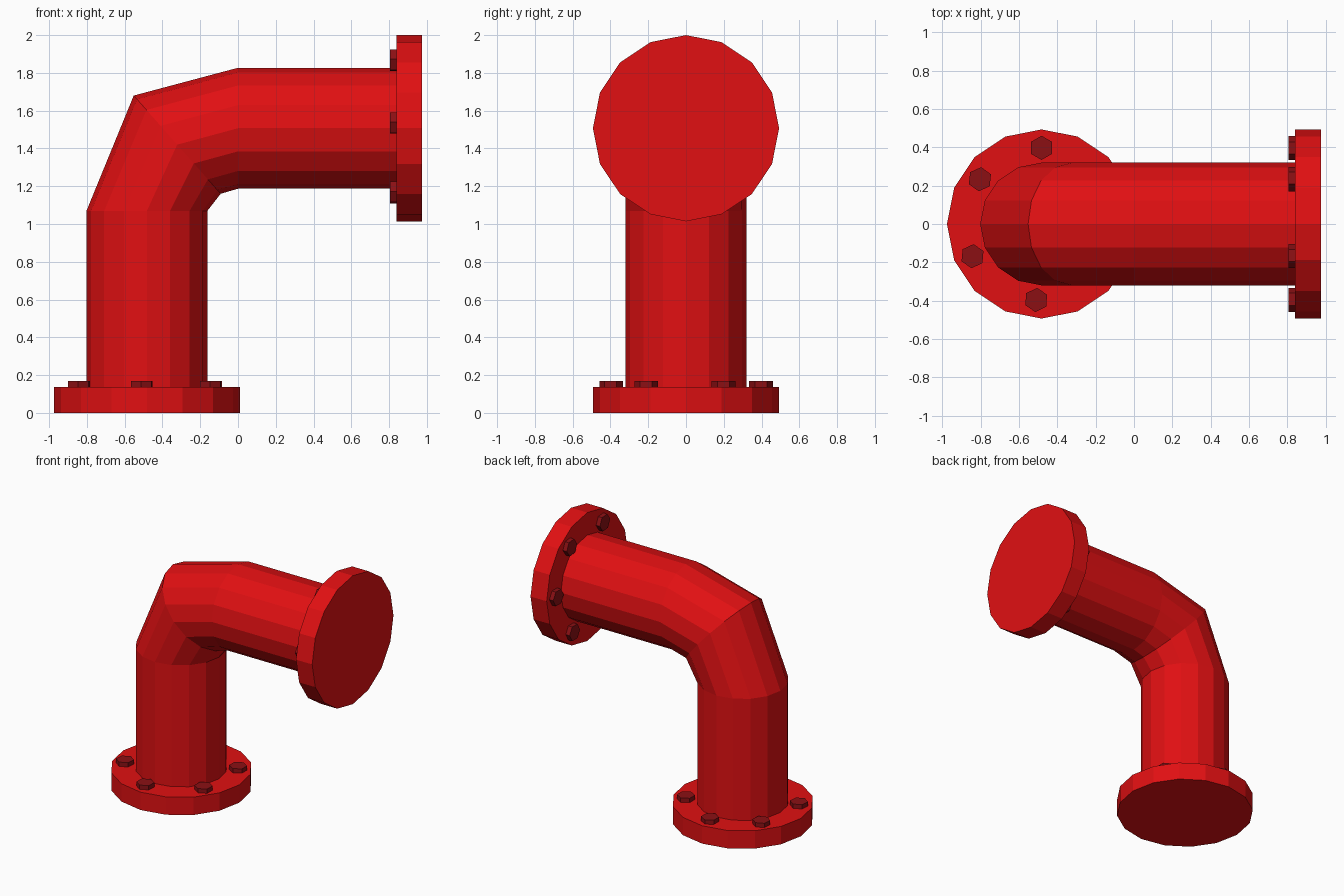
import bpy, bmesh
from math import sin, cos, radians, tau
from mathutils import Vector, Matrix

if "Cube" in bpy.data.objects:
    bpy.data.objects.remove(bpy.data.objects["Cube"], do_unlink=True)

SIDES = 16
AXIS_X, AXIS_Z = -0.482, 1.507
PIPE_R, FLANGE_R, FLANGE_T = 0.32, 0.493, 0.137
BOLT_RING, BOLT_R, BOLT_TOP = 0.397, 0.063, 0.17
BOLT_ANGLES = (30, 90, 144, 205, 266, 328)


def material(name, rgb):
    mat = bpy.data.materials.new(name)
    mat.use_nodes = True
    colour = (*rgb, 1)
    mat.diffuse_color = colour
    mat.node_tree.nodes["Principled BSDF"].inputs["Base Color"].default_value = colour
    return mat


red = material("bright red", (0.75, 0.005, 0.006))
dark_red = material("dark red", (0.26, 0.005, 0.007))


def loft(name, rings, mat, matrix=Matrix()):
    """Skin a list of rings of points and cap both ends."""
    bm = bmesh.new()
    loops = [[bm.verts.new(matrix @ p) for p in ring] for ring in rings]
    n = len(loops[0])
    for a, b in zip(loops, loops[1:]):
        for i in range(n):
            j = (i + 1) % n
            bm.faces.new((a[i], a[j], b[j], b[i]))
    bm.faces.new(loops[0])
    bm.faces.new(loops[-1])
    bmesh.ops.recalc_face_normals(bm, faces=bm.faces)
    mesh = bpy.data.meshes.new(name)
    bm.to_mesh(mesh)
    bm.free()
    mesh.materials.append(mat)
    obj = bpy.data.objects.new(name, mesh)
    bpy.context.collection.objects.link(obj)
    return obj


def ring(centre, across, radius, n=SIDES, start=0.0):
    """Ring spanned by the vector 'across' and the y axis."""
    side = Vector((0, radius, 0))
    return [Vector(centre) + Vector(across) * cos(start + tau * i / n)
            + side * sin(start + tau * i / n) for i in range(n)]


def disc(x, y, z, radius, n=SIDES, start=0.0):
    return ring((x, y, z), (radius, 0, 0), radius, n, start)


# Elbow pipe, with one mitred ring in the middle of the bend
loft("elbow_pipe", [
    ring((AXIS_X, 0, 0.1), (PIPE_R, 0, 0), PIPE_R),
    ring((AXIS_X, 0, 1.07), (PIPE_R, 0, 0), PIPE_R),
    ring((-0.322, 0, 1.42), (0.23, 0, -0.26), PIPE_R),
    ring((0, 0, AXIS_Z), (0, 0, -PIPE_R), PIPE_R),
    ring((0.87, 0, AXIS_Z), (0, 0, -PIPE_R), PIPE_R),
], red)

# Flange ends: the second is the first reflected onto the horizontal opening
ends = {
    "base": Matrix.Translation((AXIS_X, 0, 0)),
    "outlet": Matrix(((0, 0, -1, 0.975), (0, 1, 0, 0),
                      (-1, 0, 0, AXIS_Z), (0, 0, 0, 1))),
}
for end, matrix in ends.items():
    loft(end + "_flange", [disc(0, 0, z, FLANGE_R) for z in (0, FLANGE_T)], red, matrix)
    for k, degrees in enumerate(BOLT_ANGLES, 1):
        a = radians(degrees)
        x, y = BOLT_RING * cos(a), BOLT_RING * sin(a)
        loft(f"{end}_bolt_{k}",
             [disc(x, y, z, BOLT_R, 6, a) for z in (FLANGE_T - 0.02, BOLT_TOP)],
             dark_red, matrix)
